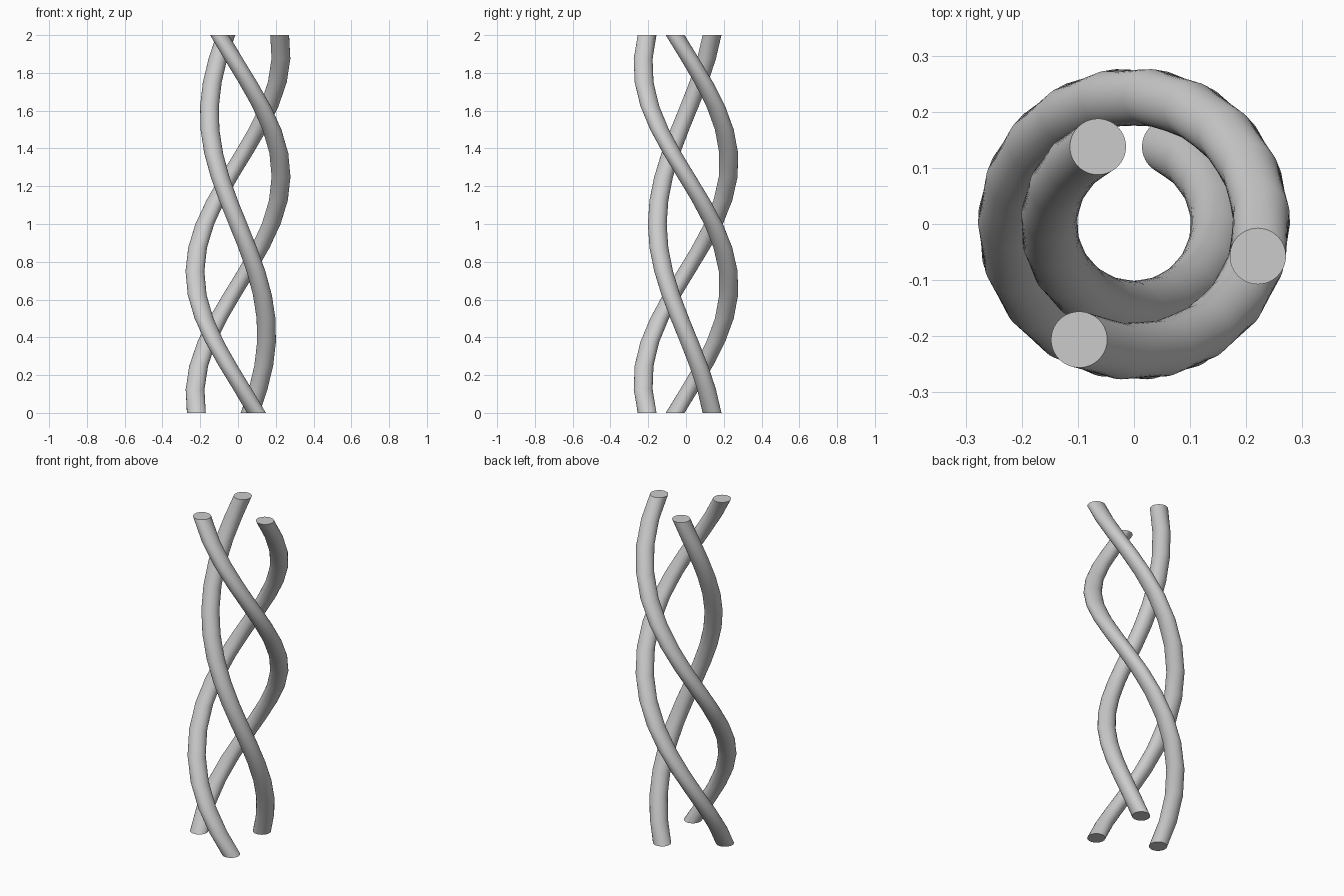
import bpy
import bmesh
from math import cos, sin, radians, pi

if "Cube" in bpy.data.objects:
    bpy.data.objects.remove(bpy.data.objects["Cube"])

HEIGHT, TWIST, STEPS, SIDES, TUBE = 2.0, 310.0, 16, 48, 0.05


def strand(name, radius, start):
    """Horizontal disc swept upward while turning clockwise around z."""
    bm = bmesh.new()
    rings = []
    for i in range(STEPS + 1):
        t = i / STEPS
        a = radians(start - TWIST * t)
        cx, cy = radius * cos(a), radius * sin(a)
        rings.append([bm.verts.new((cx + TUBE * cos(a + 2 * pi * k / SIDES),
                                    cy + TUBE * sin(a + 2 * pi * k / SIDES),
                                    HEIGHT * t)) for k in range(SIDES)])
    # tube wall
    for lo, hi in zip(rings, rings[1:]):
        for k in range(SIDES):
            n = (k + 1) % SIDES
            bm.faces.new((lo[k], lo[n], hi[n], hi[k]))
    # flat end caps
    bm.faces.new(rings[0][::-1])
    bm.faces.new(rings[-1])
    mesh = bpy.data.meshes.new(name)
    bm.to_mesh(mesh)
    bm.free()
    obj = bpy.data.objects.new(name, mesh)
    bpy.context.collection.objects.link(obj)
    bpy.ops.object.select_all(action='DESELECT')
    obj.select_set(True)
    bpy.context.view_layer.objects.active = obj
    bpy.ops.object.shade_smooth_by_angle(angle=radians(30))


# one tight inner strand, two wider outer strands
strand("inner_strand", 0.152, 65.0)
strand("outer_strand_left", 0.228, 194.6)
strand("outer_strand_right", 0.228, -65.5 + 0.9)
